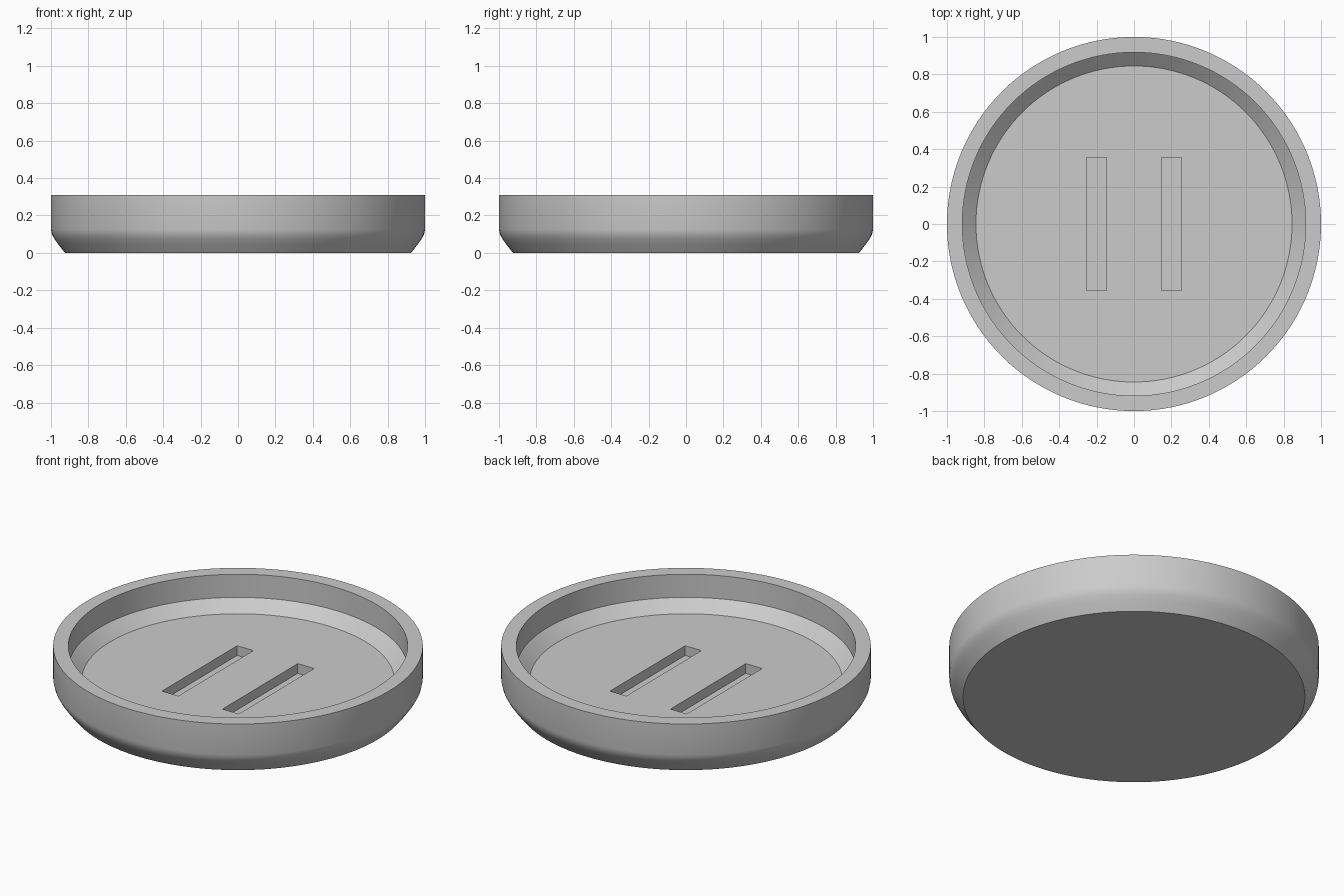
import bpy, bmesh, math

if "Cube" in bpy.data.objects:
    bpy.data.objects.remove(bpy.data.objects["Cube"], do_unlink=True)

SEGMENTS = 128

grey = bpy.data.materials.new("plain_grey")
grey.use_nodes = True
colour = (0.6, 0.6, 0.6, 1)
grey.diffuse_color = colour
grey.node_tree.nodes["Principled BSDF"].inputs["Base Color"].default_value = colour


def add_object(name, bm):
    bmesh.ops.recalc_face_normals(bm, faces=bm.faces)
    mesh = bpy.data.meshes.new(name)
    bm.to_mesh(mesh)
    bm.free()
    obj = bpy.data.objects.new(name, mesh)
    bpy.context.collection.objects.link(obj)
    mesh.materials.append(grey)
    return obj


# Dish body: underside edge, rounded chamfer, rim, inner wall, sloped step, floor
profile = [(0.925, 0), (0.962, 0.047), (0.983, 0.077), (0.995, 0.1), (1, 0.125),
           (1, 0.31), (0.918, 0.31), (0.918, 0.172), (0.845, 0.108)]
bm = bmesh.new()
rings = []
for r, z in profile:
    angles = [math.tau * i / SEGMENTS for i in range(SEGMENTS)]
    rings.append([bm.verts.new((r * math.cos(a), r * math.sin(a), z)) for a in angles])
for low, high in zip(rings, rings[1:]):
    for i in range(SEGMENTS):
        j = (i + 1) % SEGMENTS
        bm.faces.new((low[i], low[j], high[j], high[i]))
bm.faces.new(rings[0])
bm.faces.new(rings[-1])
dish = add_object("dish", bm)

# Two blind slots sunk into the floor
bm = bmesh.new()
for side in (-1, 1):
    box = bmesh.ops.create_cube(bm, size=1)["verts"]
    bmesh.ops.scale(bm, vec=(0.108, 0.71, 0.2), verts=box)
    bmesh.ops.translate(bm, vec=(side * 0.2, 0, 0.15), verts=box)
cutter = add_object("slot_cutter", bm)
cutter.hide_render = True

cut = dish.modifiers.new("slots", 'BOOLEAN')
cut.operation = 'DIFFERENCE'
cut.solver = 'EXACT'
cut.object = cutter

bpy.ops.object.select_all(action='DESELECT')
dish.select_set(True)
bpy.context.view_layer.objects.active = dish
bpy.ops.object.modifier_apply(modifier=cut.name)
bpy.data.objects.remove(cutter, do_unlink=True)

# Smooth round walls with crisp edges
bpy.ops.object.shade_smooth_by_angle(angle=math.radians(30))
